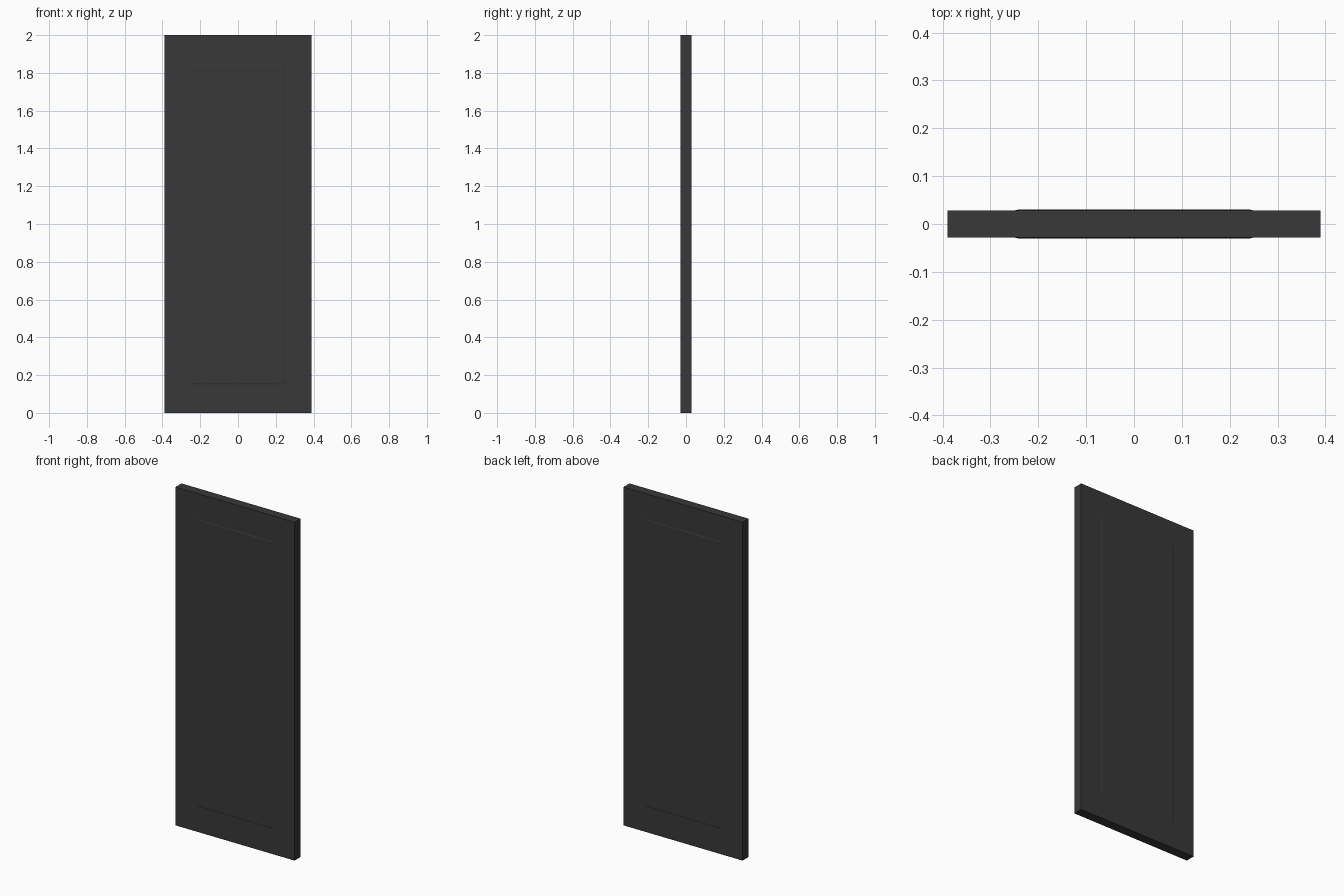
import bpy, bmesh

if "Cube" in bpy.data.objects:
    bpy.data.objects.remove(bpy.data.objects["Cube"])

W, H = 0.39, 2.0          # half width, height
T = 0.028                 # half thickness of the frame
IN, RAIL = 0.25, 0.15     # inner half width, rail height
LIP, RAISE = 0.01, 0.002  # panel edge bevel

mat = bpy.data.materials.new("dark_grey")
mat.diffuse_color = (0.04, 0.04, 0.04, 1)
mat.use_nodes = True
mat.node_tree.nodes["Principled BSDF"].inputs["Base Color"].default_value = mat.diffuse_color


def finish(name, bm):
    bmesh.ops.recalc_face_normals(bm, faces=bm.faces)
    me = bpy.data.meshes.new(name)
    bm.to_mesh(me)
    bm.free()
    me.materials.append(mat)
    ob = bpy.data.objects.new(name, me)
    bpy.context.collection.objects.link(ob)


def box(x0, x1, z0, z1, t):
    bm = bmesh.new()
    bmesh.ops.create_cube(bm, size=1)
    for v in bm.verts:
        v.co.x = x0 if v.co.x < 0 else x1
        v.co.y = -t if v.co.y < 0 else t
        v.co.z = z0 if v.co.z < 0 else z1
    return bm


# Side stiles, full height
finish("left_stile", box(-W, -IN, 0, H, T))
finish("right_stile", box(IN, W, 0, H, T))

# Top and bottom rails, each with a seam in the middle
for name, z in (("bottom_rail", 0), ("top_rail", H - RAIL)):
    bm = box(-IN, IN, z, z + RAIL, T)
    bmesh.ops.bisect_plane(bm, geom=bm.verts[:] + bm.edges[:] + bm.faces[:],
                           plane_co=(0, 0, 0), plane_no=(1, 0, 0))
    finish(name, bm)

# Centre panel with a slim sloped border on both faces
bm = box(-IN, IN, RAIL, H - RAIL, T)
bm.normal_update()
faces = [f for f in bm.faces if abs(f.normal.y) > 0.9]
bmesh.ops.inset_individual(bm, faces=faces, thickness=LIP, depth=RAISE)
finish("centre_panel", bm)
